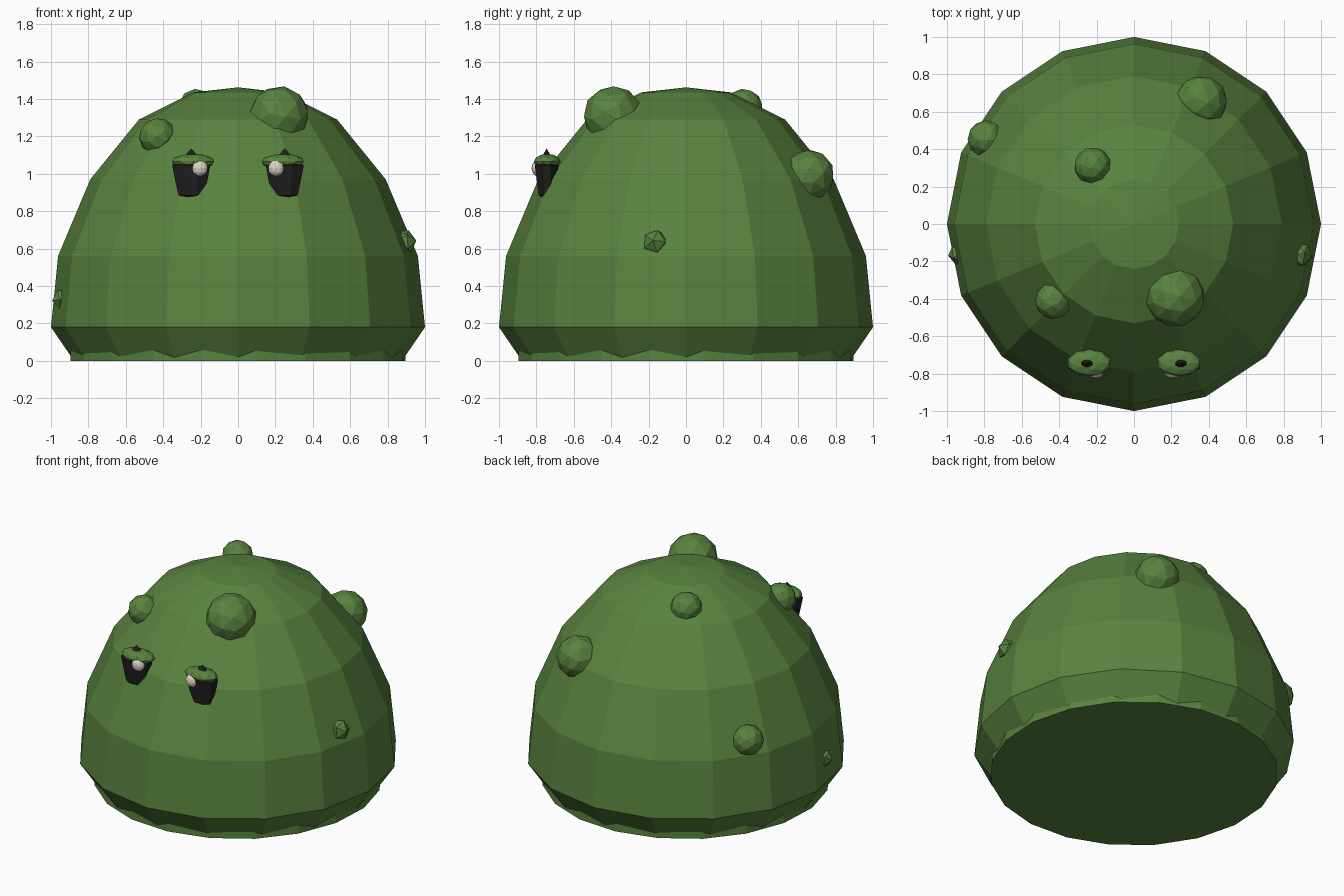
import bpy, math
from mathutils import Vector

if "Cube" in bpy.data.objects:
    bpy.data.objects.remove(bpy.data.objects["Cube"])


def material(name, rgb):
    m = bpy.data.materials.new(name)
    m.diffuse_color = (*rgb, 1)
    m.use_nodes = True
    m.node_tree.nodes["Principled BSDF"].inputs["Base Color"].default_value = m.diffuse_color
    return m


GREEN = material("slime green", (0.100, 0.225, 0.050))
BLACK = material("eye black", (0.014, 0.014, 0.015))
WHITE = material("highlight cream", (0.72, 0.66, 0.56))


def lathe(name, profile, sides, mat, loc=(0, 0, 0), scale=(1, 1, 1), turn=0.0):
    """Flat-faced solid of revolution from (radius, z) points; radius 0 makes a tip."""
    verts, faces, rings = [], [], []
    for r, z in profile:
        ring = []
        for i in range(sides if r > 0 else 1):
            a = turn + 2 * math.pi * i / sides
            ring.append(len(verts))
            verts.append((r * math.cos(a) * scale[0], r * math.sin(a) * scale[1], z * scale[2]))
        rings.append(ring)
    for lo, hi in zip(rings, rings[1:]):
        for i in range(sides):
            j = (i + 1) % sides
            if len(hi) == 1:
                faces.append((lo[i], lo[j], hi[0]))
            elif len(lo) == 1:
                faces.append((lo[0], hi[j], hi[i]))
            else:
                faces.append((lo[i], lo[j], hi[j], hi[i]))
    if len(rings[0]) > 1:
        faces.append(tuple(reversed(rings[0])))
    if len(rings[-1]) > 1:
        faces.append(tuple(rings[-1]))
    mesh = bpy.data.meshes.new(name)
    mesh.from_pydata(verts, [], faces)
    mesh.materials.append(mat)
    ob = bpy.data.objects.new(name, mesh)
    ob.location = loc
    bpy.context.collection.objects.link(ob)
    return ob


def blob(name, loc, size, mat, detail=2, facing=None):
    """Faceted ball, optionally with its pole turned towards a direction."""
    bpy.ops.mesh.primitive_ico_sphere_add(subdivisions=detail, radius=1, location=loc)
    ob = bpy.context.object
    ob.name = name
    ob.scale = size
    if facing:
        ob.rotation_euler = Vector(facing).to_track_quat('Z', 'Y').to_euler()
    ob.data.materials.append(mat)
    return ob


# Domed body with an undercut skirt
lathe("body", [(0.885, 0.012), (1.0, 0.18), (0.962, 0.56), (0.79, 0.97),
               (0.53, 1.29), (0.24, 1.435), (0, 1.462)], 16, GREEN)

# Low round foot poking out under the skirt
lathe("foot", [(0.9, 0), (0.9, 0.09)], 20, GREEN, turn=0.1)

# Warts scattered over the skin: centre, radius, detail
warts = [
    ((0.22, -0.39, 1.31), 0.16, 2),
    ((-0.43, -0.41, 1.20), 0.10, 2),
    ((-0.22, 0.31, 1.355), 0.10, 2),
    ((0.36, 0.655, 0.99), 0.14, 2),
    ((-0.79, 0.455, 0.65), 0.10, 2),
    ((0.885, -0.165, 0.635), 0.07, 1),
    ((-0.935, -0.16, 0.33), 0.06, 1),
]
for n, (c, r, d) in enumerate(warts, 1):
    blob(f"wart_{n}", c, (r, r, r), GREEN, d, (c[0], c[1], (c[2] - 0.5) * 0.8))

# Eyes: dark faceted pod, thin green lid, small highlight
for side, s in (("left", -1), ("right", 1)):
    lathe(f"eye_{side}", [(0, 0.855), (0.075, 0.885), (0.11, 1.045), (0.045, 1.09), (0, 1.135)],
          8, BLACK, (s * 0.25, -0.745, 0), (1, 0.62, 1), math.pi / 8)
    blob(f"eyelid_{side}", (s * 0.24, -0.742, 1.065), (0.118, 0.072, 0.042), GREEN)
    blob(f"eye_highlight_{side}", (s * 0.205, -0.792, 1.03), (0.045, 0.034, 0.045), WHITE)
